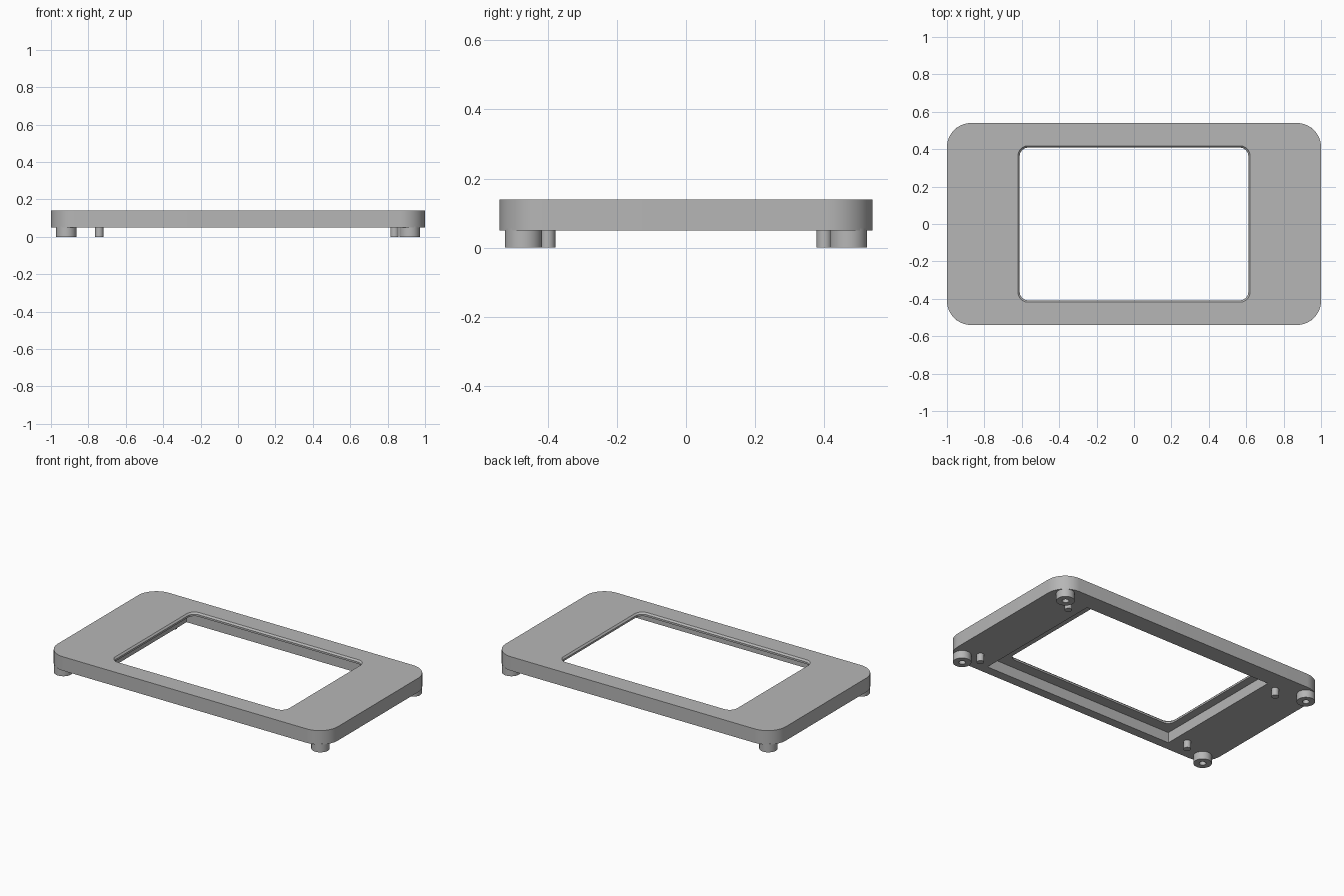
import bpy
import bmesh
from math import cos, sin, pi, radians

if "Cube" in bpy.data.objects:
    bpy.data.objects.remove(bpy.data.objects["Cube"], do_unlink=True)

grey = bpy.data.materials.new("plain_grey")
grey.use_nodes = True
grey.diffuse_color = (0.47, 0.47, 0.47, 1)
grey.node_tree.nodes["Principled BSDF"].inputs["Base Color"].default_value = (0.47, 0.47, 0.47, 1)


def rounded_rect(hx, hy, r, steps=12):
    """Outline of a rounded rectangle; a circle when hx = hy = r."""
    pts = []
    for i, (sx, sy) in enumerate([(1, 1), (-1, 1), (-1, -1), (1, -1)]):
        for k in range(steps + 1):
            a = (i + k / steps) * pi / 2
            pts.append((sx * (hx - r) + r * cos(a), sy * (hy - r) + r * sin(a)))
    return pts


def loft(name, sections, centre=(0, 0)):
    """Solid through a stack of (z, outline) sections."""
    bm = bmesh.new()
    rings = [[bm.verts.new((x + centre[0], y + centre[1], z)) for x, y in pts]
             for z, pts in sections]
    n = len(rings[0])
    for low, high in zip(rings, rings[1:]):
        for i in range(n):
            j = (i + 1) % n
            bm.faces.new((low[i], low[j], high[j], high[i]))
    bm.faces.new(rings[0][::-1])
    bm.faces.new(rings[-1])
    bmesh.ops.remove_doubles(bm, verts=bm.verts, dist=1e-5)
    bmesh.ops.recalc_face_normals(bm, faces=bm.faces)
    mesh = bpy.data.meshes.new(name)
    bm.to_mesh(mesh)
    bm.free()
    mesh.materials.append(grey)
    obj = bpy.data.objects.new(name, mesh)
    bpy.context.collection.objects.link(obj)
    return obj


def cylinder(name, r, z0, z1, centre):
    ring = rounded_rect(r, r, r, 8)
    return loft(name, [(z0, ring), (z1, ring)], centre)


def cut(obj, cutter):
    """Subtract the cutter and bake the result into the mesh."""
    mod = obj.modifiers.new("cut", 'BOOLEAN')
    mod.operation = 'DIFFERENCE'
    mod.solver = 'EXACT'
    mod.object = cutter
    graph = bpy.context.evaluated_depsgraph_get()
    mesh = bpy.data.meshes.new_from_object(obj.evaluated_get(graph))
    obj.modifiers.clear()
    obj.data = mesh


# Rounded frame plate
outline = rounded_rect(1.0, 0.54, 0.13)
frame = loft("frame_plate", [(0.05, outline), (0.14, outline)])
cutters = []

# Square-cornered pocket in the underside, slightly off centre
x0, x1, y0, y1 = -0.665, 0.715, -0.48, 0.425
hx, hy = (x1 - x0) / 2, (y1 - y0) / 2
box = [(hx, hy), (-hx, hy), (-hx, -hy), (hx, -hy)]
cutters.append(loft("pocket_cutter", [(0.0, box), (0.118, box)],
                    ((x0 + x1) / 2, (y0 + y1) / 2)))

# Window with a chamfered upper edge
inner = rounded_rect(0.611, 0.408, 0.045)
outer = rounded_rect(0.631, 0.428, 0.065)
cutters.append(loft("window_cutter", [(0.0, inner), (0.13, inner), (0.15, outer)]))

for c in cutters:
    cut(frame, c)
parts = [frame]

# Drilled corner posts and slim locating pegs
for sx, side in ((-1, "right"), (1, "left")):
    for sy, end in ((-1, "front"), (1, "back")):
        spot = (sx * 0.918, sy * 0.47)
        post = cylinder(f"{end}_{side}_post", 0.054, 0.0, 0.055, spot)
        drill = cylinder("drill_cutter", 0.02, -0.02, 0.11, spot)
        cut(post, drill)
        cut(frame, drill)
        cutters.append(drill)
        peg_x = 0.837 if sx > 0 else -0.742
        peg = cylinder(f"{end}_{side}_peg", 0.022, 0.0, 0.055, (peg_x, sy * 0.4))
        parts += [post, peg]

for c in cutters:
    bpy.data.objects.remove(c, do_unlink=True)

# Smooth the round walls, keep the edges crisp
bpy.ops.object.select_all(action='DESELECT')
for p in parts:
    p.select_set(True)
bpy.context.view_layer.objects.active = frame
bpy.ops.object.shade_smooth_by_angle(angle=radians(30))
